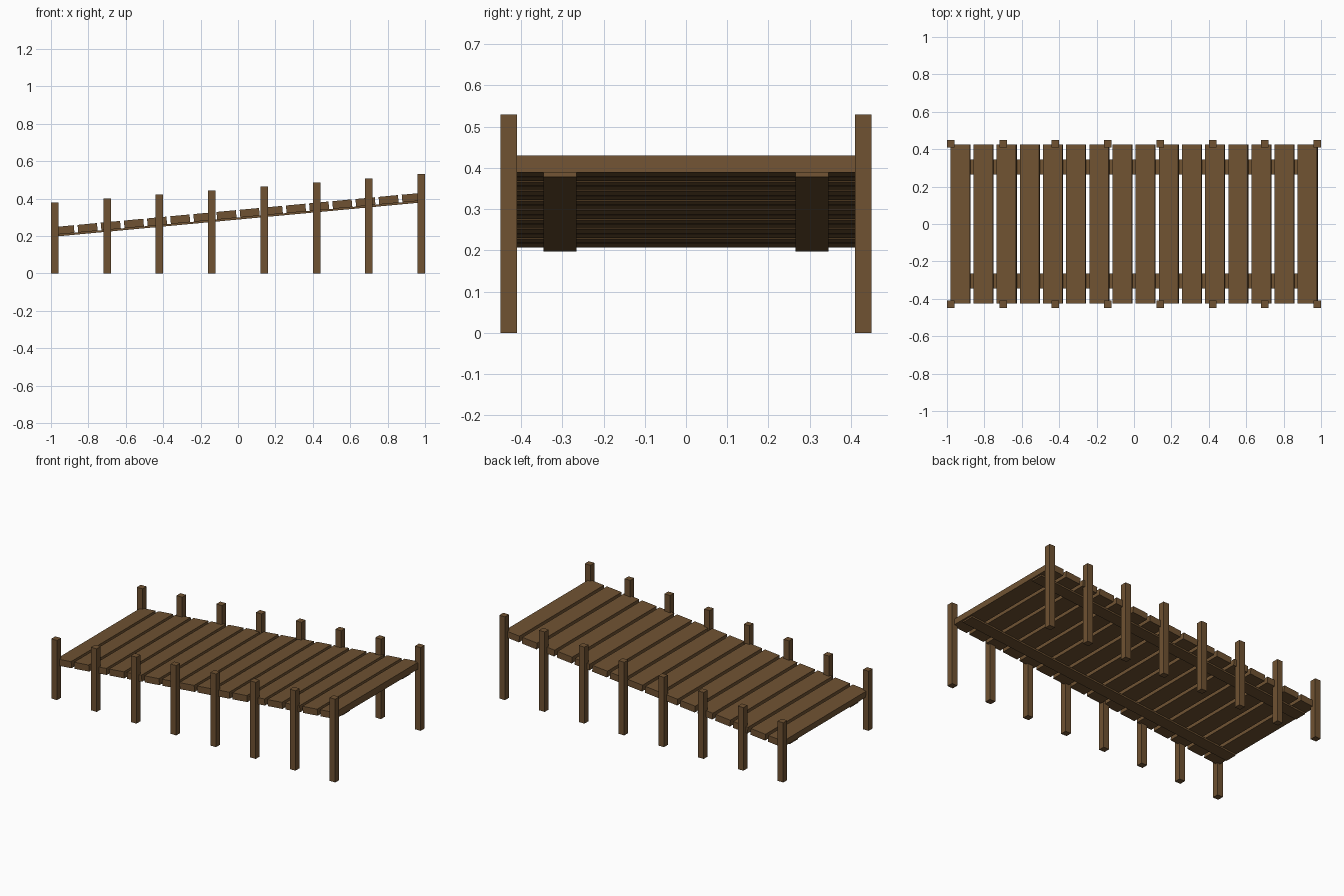
import bpy, math
from mathutils import Matrix

if "Cube" in bpy.data.objects:
    bpy.data.objects.remove(bpy.data.objects["Cube"])

SLOPE = 0.093                  # rise of the deck along x
ANGLE = math.atan(SLOPE)

wood = bpy.data.materials.new("brown_wood")
wood.diffuse_color = (0.16, 0.085, 0.032, 1)
wood.use_nodes = True
wood.node_tree.nodes["Principled BSDF"].inputs["Base Color"].default_value = wood.diffuse_color


def box(name, size, loc, tilt=0.0):
    bpy.ops.mesh.primitive_cube_add(size=1, location=loc)
    ob = bpy.context.object
    ob.name = name
    ob.data.transform(Matrix.Diagonal((*size, 1)))
    ob.rotation_euler.y = -tilt
    ob.data.materials.append(wood)
    return ob


def deck_bottom(x):
    return 0.298 + SLOPE * x


# cross planks following the slope
for i in range(16):
    x = -0.928 + i * 0.1238
    box(f"plank_{i + 1}", (0.104, 0.85, 0.041), (x, 0, deck_bottom(x) + 0.0205), ANGLE)

for side, y in (("front", -1), ("back", 1)):
    # thin stringer under the planks
    box(f"{side}_stringer", (1.955, 0.08, 0.0105), (0, y * 0.305, deck_bottom(0) - 0.005), ANGLE)
    # posts growing taller towards the right
    for i in range(8):
        h = 0.38 + 0.15 * i / 7
        box(f"{side}_post_{i + 1}", (0.04, 0.04, h), (-0.98 + 0.28 * i, y * 0.43, h / 2))
